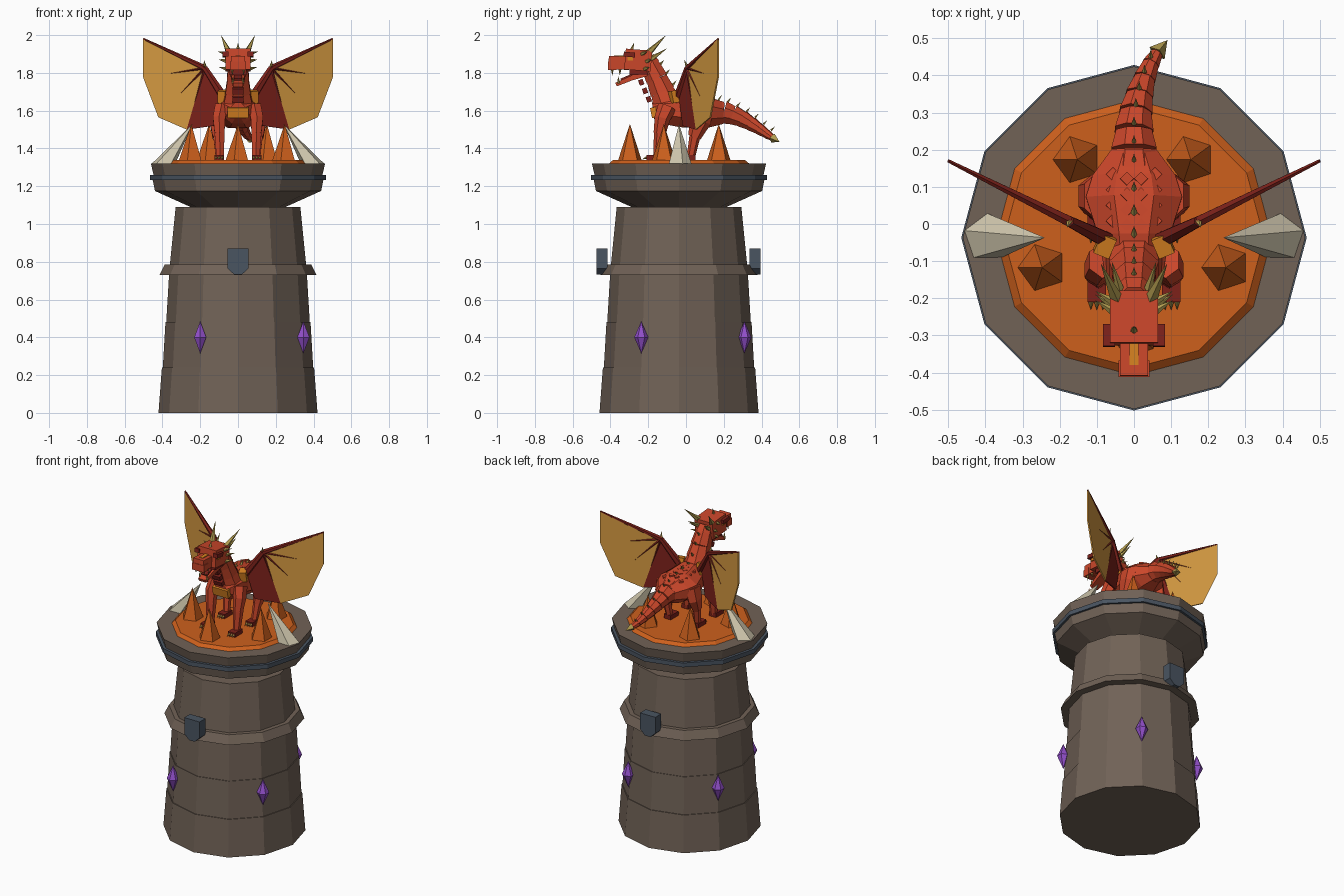
import bpy, bmesh, math
from mathutils import Vector, Matrix

if "Cube" in bpy.data.objects:
    bpy.data.objects.remove(bpy.data.objects["Cube"])


def colour(name, code):
    m = bpy.data.materials.new(name)
    m.use_nodes = True
    rgb = [(int(code[i:i + 2], 16) / 255) ** 2.2 for i in (0, 2, 4)] + [1]
    m.diffuse_color = rgb
    m.node_tree.nodes["Principled BSDF"].inputs["Base Color"].default_value = rgb
    return m


stone = colour("stone brown", "706257")
slate = colour("slate", "4b5561")
lava = colour("lava orange", "cc6022")
bone = colour("bone", "cfc6ac")
purple = colour("crystal purple", "9050c8")
red = colour("scale red", "c9482e")
dark = colour("dark red", "7c2620")
gold = colour("membrane gold", "d69a44")
horn = colour("horn olive", "b09a50")
amber = colour("amber", "d98226")


def finish(name, bm, mats):
    bmesh.ops.recalc_face_normals(bm, faces=bm.faces)
    me = bpy.data.meshes.new(name)
    bm.to_mesh(me)
    bm.free()
    for m in mats if isinstance(mats, list) else [mats]:
        me.materials.append(m)
    ob = bpy.data.objects.new(name, me)
    bpy.context.collection.objects.link(ob)
    return ob


def skin(name, rings, mat):
    # bridge equal rings of points and cap both ends
    bm = bmesh.new()
    loops = [[bm.verts.new(p) for p in ring] for ring in rings]
    n = len(loops[0])
    for a, b in zip(loops, loops[1:]):
        for i in range(n):
            j = (i + 1) % n
            bm.faces.new((a[i], a[j], b[j], b[i]))
    bm.faces.new(loops[0])
    bm.faces.new(loops[-1])
    return finish(name, bm, mat)


def cone(name, base, tip, r1, mat, r2=0.0, n=5, spin=0.0):
    base, tip = Vector(base), Vector(tip)
    d = tip - base
    bm = bmesh.new()
    bmesh.ops.create_cone(bm, cap_ends=True, segments=n, radius1=r1, radius2=r2, depth=d.length,
                          matrix=Matrix.Translation((base + tip) / 2)
                          @ d.to_track_quat('Z', 'Y').to_matrix().to_4x4() @ Matrix.Rotation(spin, 4, 'Z'))
    return finish(name, bm, mat)


def box(name, centre, size, mat, tilt=0.0, turn=0.0):
    bm = bmesh.new()
    bmesh.ops.create_cube(bm, size=1, matrix=Matrix.Translation(centre) @ Matrix.Rotation(tilt, 4, 'X')
                          @ Matrix.Rotation(turn, 4, 'Z') @ Matrix.Diagonal((*size, 1)))
    return finish(name, bm, mat)


def loft(name, path, mat, n=8):
    # path of (x, y, z, half width, half height)
    rings = []
    for i, (x, y, z, w, h) in enumerate(path):
        a, b = path[max(i - 1, 0)], path[min(i + 1, len(path) - 1)]
        t = (Vector(b[:3]) - Vector(a[:3])).normalized()
        up = t.cross(Vector((1, 0, 0))).normalized()
        side = up.cross(t)
        angles = [math.tau * (k + 0.5) / n for k in range(n)]
        rings.append([Vector((x, y, z)) + side * w * math.cos(q) + up * h * math.sin(q) for q in angles])
    return skin(name, rings, mat)


# Tower, turned from profiles about its own axis
CY = -0.037


def turned(name, profile, mat):
    return skin(name, [[(r * math.cos(math.tau * k / 12), CY + r * math.sin(math.tau * k / 12), z)
                        for k in range(12)] for r, z in profile], mat)


turned("tower_base_course", [(.421, 0), (.403, .24)], stone)
turned("tower_middle_course", [(.398, .24), (.384, .48)], stone)
turned("tower_upper_course", [(.380, .48), (.365, .73)], stone)
turned("tower_shaft_top", [(.366, .73), (.33, 1.09)], stone)
turned("tower_ledge", [(.36, .73), (.415, .73), (.388, .785), (.34, .785)], stone)
turned("tower_crown", [(.24, 1.085), (.44, 1.175), (.453, 1.24), (.445, 1.25), (.461, 1.32)], stone)
turned("crown_band", [(.44, 1.232), (.465, 1.232), (.465, 1.26), (.44, 1.26)], slate)
turned("lava_pool", [(.377, 1.315), (.35, 1.338)], lava)

# Slate shields on the front and back
for label, y in (("front", -.475), ("back", .335)):
    half = [(.055, .87), (.055, .765), (.02, .732)]
    outline = half + [(-x, z) for x, z in reversed(half)]
    skin(label + "_shield", [[(x, v, z) for x, z in outline] for v in (y, y + .06)], slate)

# Purple crystals around the shaft
for k in range(4):
    a = math.radians(60 + 90 * k)
    p = Vector((.4 * math.cos(a), CY + .4 * math.sin(a), .4))
    for way in (1, -1):
        cone("crystal", p, p + Vector((0, 0, .085 * way)), .037, purple, n=6)

# Lava spikes and leaning bone spikes
for k in range(5):
    a = math.radians(72 * k - 90)
    p = Vector((.26 * math.cos(a), CY + .26 * math.sin(a), 1.33))
    cone("lava_spike", p, p + Vector((0, 0, .2)), .068, lava, spin=a)
for s in (1, -1):
    tip = (.24 * s, CY, 1.53)
    foot = [(s * (.395 + .066 * math.cos(q)), CY + .066 * math.sin(q), 1.318)
            for q in (math.tau * k / 5 + .3 for k in range(5))]
    skin("bone_spike", [foot, [Vector(tip) + (Vector(p) - Vector(tip)) * .01 for p in foot]], bone)

# Dragon torso and neck
loft("torso", [(0, -.175, 1.60, .045, .045), (0, -.13, 1.605, .085, .08), (0, -.03, 1.605, .105, .10),
               (0, .07, 1.595, .14, .095), (0, .13, 1.59, .12, .085), (0, .20, 1.585, .065, .06)], red)
neck = [(-.09, 1.62, .088), (-.125, 1.70, .072), (-.155, 1.77, .064), (-.19, 1.84, .058), (-.21, 1.88, .05)]
for (y, z, r), (v, w, q) in zip(neck, neck[1:]):
    loft("neck_segment", [(0, y, z, r, r), (0, v, w, q * .94, q * .94)], red)
box("chest_plate", (0, -.17, 1.59), (.11, .03, .055), amber, .2)
for i in range(3):
    box("throat_plate", (0, -.197 - .02 * i, 1.66 + .045 * i), (.06, .025, .03), dark, .35)

# Tail of overlapping segments
tail = [(0, .15, 1.59, .078), (0, .20, 1.59, .066), (0, .25, 1.577, .056), (.005, .30, 1.555, .048),
        (.014, .345, 1.53, .040), (.028, .39, 1.502, .032), (.045, .43, 1.475, .025), (.062, .46, 1.455, .018)]
for a, b in zip(tail, tail[1:]):
    cone("tail_segment", a[:3], b[:3], a[3], red, b[3] * .93, 8, math.pi / 8)
    cone("tail_thorn", (a[0], a[1] + .02, a[2] + a[3] * .8), (a[0], a[1] + .04, a[2] + a[3] + .015), .007, horn)
cone("tail_tip", tail[-1][:3], (.09, .495, 1.435), .026, horn, n=4)

# Head
box("skull", (0, -.253, 1.868), (.13, .14, .11), red, -.08)
box("snout", (0, -.355, 1.853), (.076, .11, .07), red, -.05)
box("nose_pad", (0, -.39, 1.838), (.084, .045, .045), red)
box("snout_stripe", (0, -.345, 1.888), (.024, .07, .008), amber)
loft("lower_jaw", [(0, -.21, 1.80, .055, .025), (0, -.29, 1.772, .05, .018), (0, -.37, 1.738, .036, .014)], red, 4)
box("tongue", (0, -.29, 1.787), (.04, .12, .012), dark, .4)
box("mouth_back", (0, -.25, 1.81), (.09, .1, .04), dark)
cone("nose_horn", (0, -.29, 1.91), (0, -.275, 1.96), .014, horn)
for s in (1, -1):
    box("brow", (s * .067, -.30, 1.897), (.032, .06, .025), dark, -.1)
    box("eye", (s * .066, -.295, 1.875), (.008, .03, .018), amber)
    cone("main_horn", (s * .04, -.215, 1.89), (s * .09, -.105, 2.0), .022, horn)
    cone("inner_horn", (s * .035, -.19, 1.87), (s * .06, -.10, 1.93), .016, horn)
    for y, z in ((-.235, 1.90), (-.21, 1.86), (-.22, 1.82)):
        cone("cheek_horn", (s * .055, y, z), (s * .105, y + .03, z + .012), .013, horn)
    for y in (-.39, -.35):
        cone("fang", (s * .03, y, 1.82), (s * .03, y, 1.785), .008, horn, n=4)
    cone("lower_fang", (s * .026, -.355, 1.745), (s * .026, -.36, 1.785), .008, horn, n=4)

# Ridge thorns and scale plates on the back
for y, z in ((-.14, 1.84), (-.11, 1.79), (-.075, 1.73), (-.03, 1.69), (.03, 1.685), (.09, 1.67)):
    cone("ridge_thorn", (0, y, z), (0, y + .025, z + .03), .01, horn)
for row in range(4):
    for side in (-1.5, -.5, .5, 1.5):
        x, y = side * .038, -.01 + .042 * row + .012 * abs(side)
        box("back_scale", (x, y, 1.692 - .13 * max(y, 0) - 5 * x * x), (.026, .026, .009), red, -.1, math.pi / 4)

# Legs, feet and claws
for s in (1, -1):
    loft("front_leg_upper", [(s * .085, -.10, 1.62, .042, .05), (s * .10, -.125, 1.56, .038, .042),
                             (s * .098, -.14, 1.48, .03, .032)], red, 6)
    loft("front_leg_lower", [(s * .098, -.135, 1.50, .032, .034), (s * .095, -.15, 1.35, .022, .024)], red, 6)
    loft("hind_thigh", [(s * .10, .075, 1.61, .04, .065), (s * .115, .075, 1.54, .04, .058),
                        (s * .11, .045, 1.46, .028, .034)], red, 6)
    loft("hind_shin", [(s * .11, .05, 1.48, .026, .03), (s * .10, .025, 1.35, .02, .022)], red, 6)
    for label, x, y in (("front", .1, -.17), ("hind", .1, .01)):
        box(label + "_foot", (s * x, y, 1.35), (.05, .08, .03), dark)
        for dx in (-.016, 0, .016):
            cone("claw", (s * x + dx, y - .038, 1.352), (s * x + dx, y - .062, 1.342), .008, horn, n=4)


# Wings: two-colour membrane with arm and finger bones
def wing_point(s, x, z, lift=0.0):
    return Vector((s * x, -.04 + (x - .08) * .5 + lift, z))


for s in (1, -1):
    side = "left" if s > 0 else "right"
    wrist = (.175, 1.825)
    edge = [(.5, 1.98), (.5, 1.775), (.42, 1.565), (.27, 1.50)]
    inner = [wrist, edge[-1], (.13, 1.52), (.085, 1.70)]
    bm = bmesh.new()
    for a, b in zip(edge, edge[1:]):
        bm.faces.new([bm.verts.new(wing_point(s, *p)) for p in (wrist, a, b)])
    bm.faces.new([bm.verts.new(wing_point(s, *p)) for p in inner]).material_index = 1
    bmesh.ops.remove_doubles(bm, verts=bm.verts, dist=.001)
    wing = finish(side + "_wing_membrane", bm, [gold, dark])
    thick = wing.modifiers.new("thickness", 'SOLIDIFY')
    thick.thickness, thick.offset = .008, 0
    cone("wing_arm", wing_point(s, .075, 1.67), wing_point(s, *wrist), .024, dark, .016, 6)
    cone("wing_leading_bone", wing_point(s, *wrist), wing_point(s, *edge[0]), .016, dark, .005, 6)
    for x, z in edge[1:]:
        end = wing_point(s, *wrist).lerp(wing_point(s, x, z), .75)
        cone("wing_finger", wing_point(s, *wrist), end, .011, dark, .002, 4)
    cone("wing_claw", wing_point(s, .175, 1.83), wing_point(s, .18, 1.87, -.02), .01, horn)
    box("wing_shoulder", (s * .078, -.055, 1.675), (.045, .055, .065), amber, .2, s * .4)
